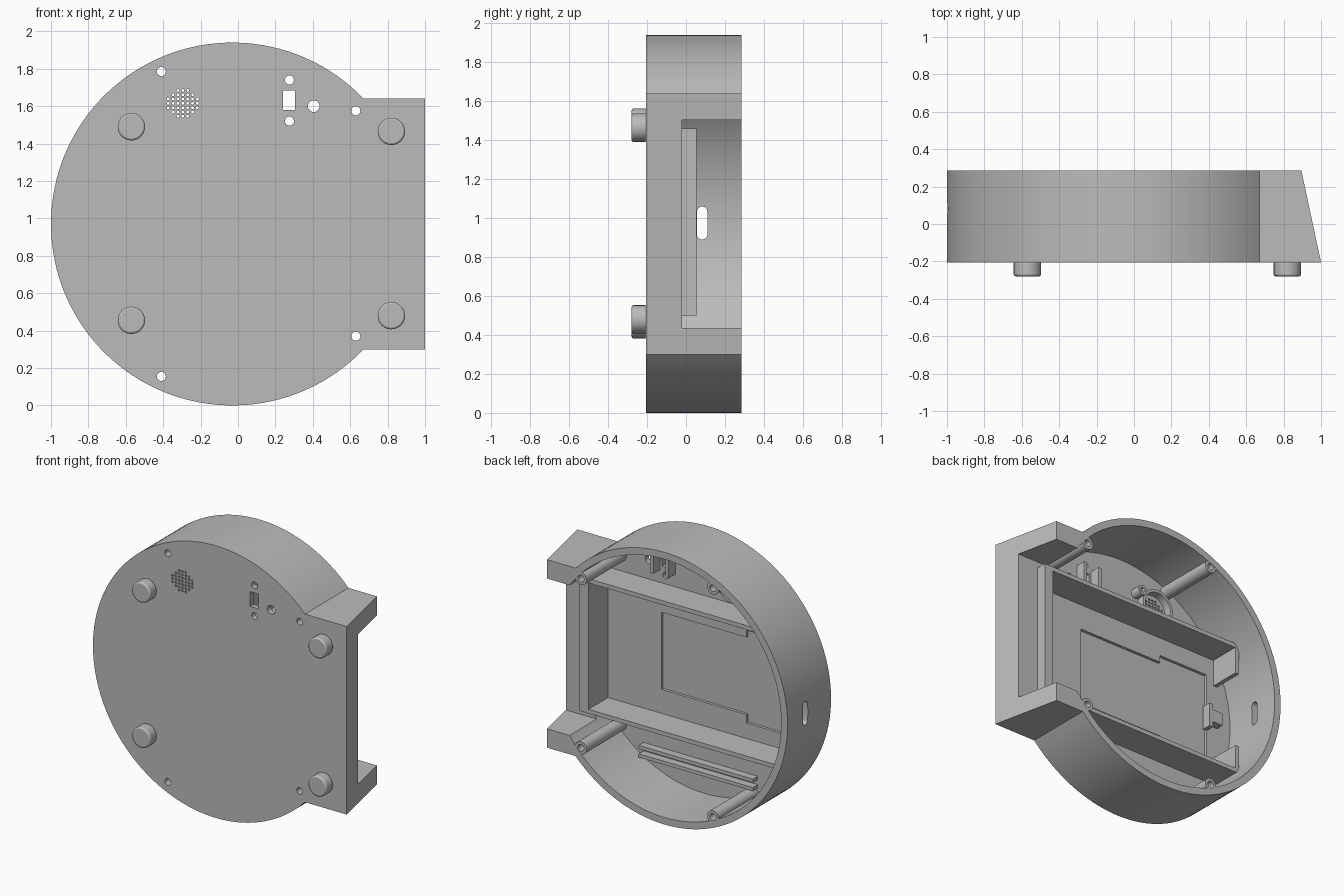
import bpy, bmesh, math

if "Cube" in bpy.data.objects:
    bpy.data.objects.remove(bpy.data.objects["Cube"])

grey = bpy.data.materials.new("light grey plastic")
grey.use_nodes = True
COLOR = (0.5, 0.5, 0.5, 1)
grey.diffuse_color = COLOR
grey.node_tree.nodes["Principled BSDF"].inputs["Base Color"].default_value = COLOR

FRONT, FLOOR, BACK = -0.205, -0.165, 0.285
RIM = 0.055
CX, CZ = -0.03, 0.97


def arc(x, z, r, start=0.0, end=2 * math.pi, n=24, closed=True):
    steps = n if closed else n - 1
    return [(x + r * math.cos(start + (end - start) * i / steps),
             z + r * math.sin(start + (end - start) * i / steps)) for i in range(n)]


def rect(x0, x1, z0, z1):
    return [(x0, z0), (x1, z0), (x1, z1), (x0, z1)]


def make(name, prisms):
    """One mesh from (outline in xz, y0, y1) prisms."""
    bm = bmesh.new()
    for outline, y0, y1 in prisms:
        near = [bm.verts.new((x, y0, z)) for x, z in outline]
        far = [bm.verts.new((x, y1, z)) for x, z in outline]
        bm.faces.new(near)
        bm.faces.new(far[::-1])
        n = len(outline)
        for i in range(n):
            j = (i + 1) % n
            bm.faces.new((near[j], near[i], far[i], far[j]))
    bmesh.ops.recalc_face_normals(bm, faces=bm.faces)
    me = bpy.data.meshes.new(name)
    bm.to_mesh(me)
    bm.free()
    me.materials.append(grey)
    ob = bpy.data.objects.new(name, me)
    bpy.context.collection.objects.link(ob)
    return ob


def activate(ob):
    bpy.ops.object.select_all(action='DESELECT')
    ob.select_set(True)
    bpy.context.view_layer.objects.active = ob


def cut(ob, prisms):
    cutter = make("cutter", prisms)
    cutter.hide_render = True
    mod = ob.modifiers.new("cut", 'BOOLEAN')
    mod.operation, mod.solver, mod.object = 'DIFFERENCE', 'EXACT', cutter
    activate(ob)
    bpy.ops.object.modifier_apply(modifier=mod.name)
    bpy.data.objects.remove(cutter)


def smooth(ob):
    activate(ob)
    bpy.ops.object.shade_smooth_by_angle(angle=math.radians(30))


# Round case with a square neck on one side, its end sloped toward the back
neck = math.asin(0.67 / 0.97)
outline = arc(CX, CZ, 0.97, neck, 2 * math.pi - neck, 97, False)
outline += [(1.0, 0.30), (1.0, 1.64)]
case = make("case", [(outline, FRONT, BACK)])
for v in case.data.vertices:
    if v.co.x > 0.95 and v.co.y > 0:
        v.co.x = 0.895

# Hollow interior, flat on the neck side
flat = math.acos(0.76 / 0.92)
cut(case, [(arc(CX, CZ, 0.92, flat, 2 * math.pi - flat, 97, False), FLOOR, 0.5)])

# Notch through the neck, leaving a sill and a taller rib
cut(case, [(rect(0.80, 1.2, 0.435, 1.505), -0.02, 0.5)])
cut(case, [(rect(0.5, 0.85, 0.435, 1.505), RIM, 0.5)])
cut(case, [(rect(0.6, 0.85, 0.435, 0.50), -0.02, 0.4),
           (rect(0.6, 0.85, 1.46, 1.505), -0.02, 0.4)])

# Shallow recess in the tray floor
cut(case, [(rect(-0.37, 0.31, 0.70, 1.25), FLOOR - 0.02, 0)])
cut(case, [(rect(-0.75, -0.36, 0.64, 1.30), FLOOR - 0.02, 0)])

# Screw, switch, lamp and speaker holes
screws = [(-0.41, 1.785), (-0.41, 0.155), (0.63, 1.575), (0.63, 0.37)]
screw_holes = [(arc(x, z, 0.024), -0.4, 0.4) for x, z in screws]
holes = [(arc(0.275, z, 0.024), -0.4, 0) for z in (1.52, 1.74)]
holes += [(arc(0.405, 1.60, 0.031), -0.4, 0), (rect(0.24, 0.305, 1.58, 1.685), -0.4, 0)]
SX, SZ = -0.295, 1.615
for i in range(-3, 4):
    for j in range(-3, 4):
        if i * i + j * j <= 10:
            holes.append((arc(SX + i * 0.026, SZ + j * 0.023, 0.008, n=8), -0.4, 0))
cut(case, screw_holes + holes)

# Cable slot in the far wall, rounded at both ends
slot = arc(0, 0, 0.027, n=24)
slot_cutter = make("slot_cutter", [([(a, b + (0.058 if b > 0 else -0.058)) for a, b in slot], 0, 0.3)])
slot_cutter.hide_render = True
for v in slot_cutter.data.vertices:
    a, depth, b = v.co
    v.co = (-1.1 + depth, 0.083 + a, 0.975 + b)
bm = bmesh.new()
bm.from_mesh(slot_cutter.data)
bmesh.ops.recalc_face_normals(bm, faces=bm.faces)
bm.to_mesh(slot_cutter.data)
bm.free()
mod = case.modifiers.new("slot", 'BOOLEAN')
mod.operation, mod.solver, mod.object = 'DIFFERENCE', 'EXACT', slot_cutter
activate(case)
bpy.ops.object.modifier_apply(modifier=mod.name)
bpy.data.objects.remove(slot_cutter)
smooth(case)

# Screw posts running the full depth
posts = make("screw_posts", [(arc(x, z, 0.045), FLOOR - 0.01, BACK - 0.001) for x, z in screws])
cut(posts, screw_holes)
smooth(posts)

# Tray walls with short return lips at the far end
base = FLOOR - 0.01
make("tray_walls", [(rect(-0.84, 0.74, 0.50, 0.53), base, RIM),
                    (rect(-0.84, 0.74, 1.43, 1.46), base, RIM)])
make("tray_end_lips", [(rect(-0.84, -0.81, 0.53, 0.70), base, RIM),
                       (rect(-0.84, -0.81, 1.24, 1.43), base, RIM)])
make("tray_clip", [(rect(-0.84, -0.76, 0.93, 1.02), base, -0.11),
                   (rect(-0.76, -0.73, 0.89, 1.06), base, -0.11)])

# Speaker collar and its screw post
collar = make("speaker_collar", [(arc(SX, SZ, 0.125, n=40), base, -0.11)])
cut(collar, [(arc(SX, SZ, 0.105, n=40), -0.3, 0)])
smooth(collar)
post = make("speaker_post", [(arc(-0.15, 1.68, 0.035), base, -0.09)])
cut(post, [(arc(-0.15, 1.68, 0.017), -0.13, 0)])
smooth(post)

# Guides around the switch opening
make("switch_guides", [(rect(x, x + 0.025, 1.55, 1.71), base, -0.09) for x in (0.20, 0.32)])

# Board rails below the tray
make("board_rails", [(rect(-0.45, 0.45, 0.20, 0.225), base, -0.11),
                     (rect(-0.45, 0.45, 0.26, 0.285), base, -0.11)])

# Round feet with softened edges
feet = make("feet", [(arc(x, z, 0.073, n=48), -0.28, FRONT + 0.005)
                     for x, z in ((-0.57, 1.49), (-0.57, 0.455), (0.82, 1.465), (0.82, 0.48))])
bev = feet.modifiers.new("soft_edge", 'BEVEL')
bev.width, bev.segments = 0.01, 2
bev.limit_method, bev.angle_limit = 'ANGLE', math.radians(50)
smooth(feet)
